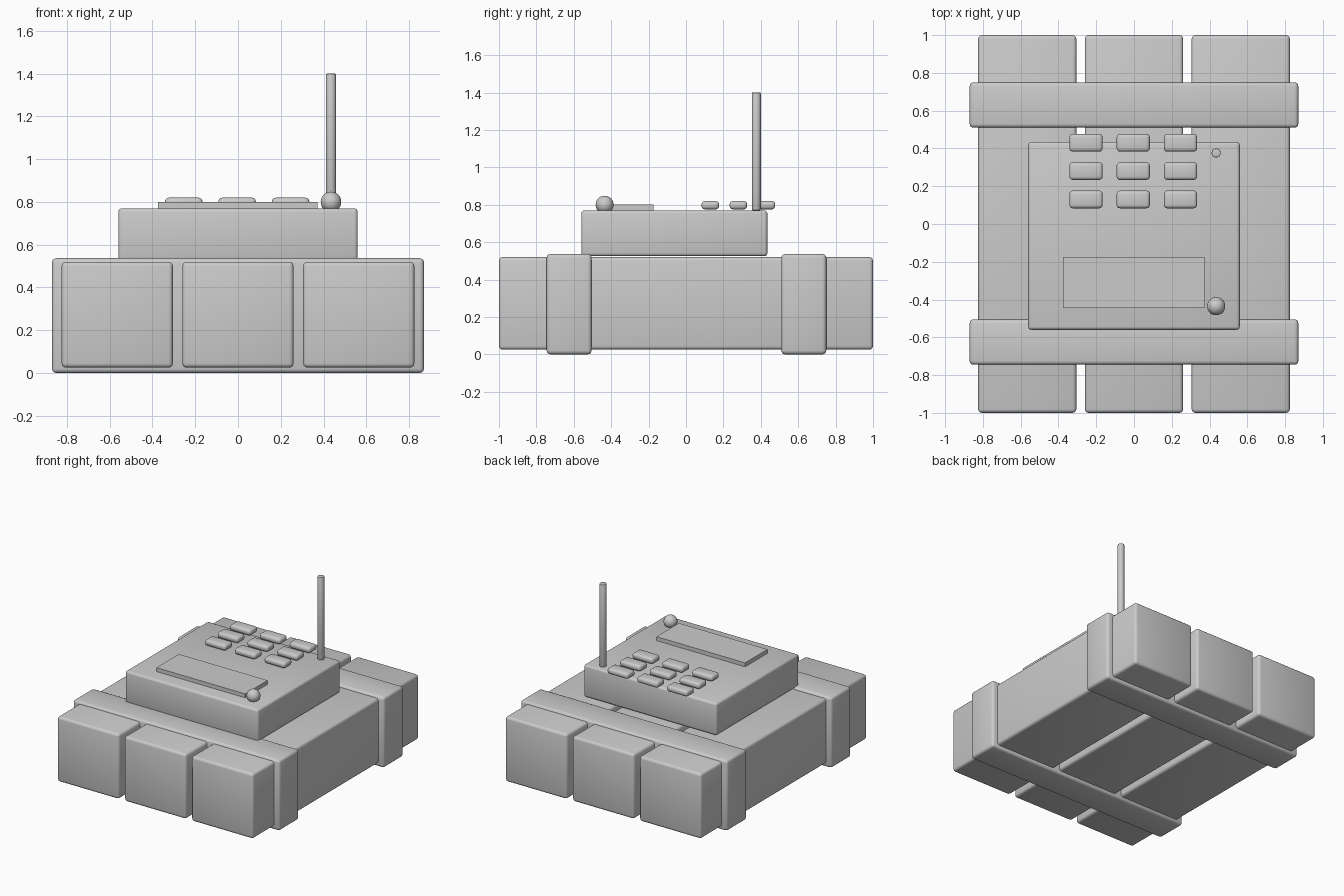
import bpy

old = bpy.data.objects.get("Cube")
if old:
    bpy.data.objects.remove(old, do_unlink=True)

grey = bpy.data.materials.new("plain_grey")
grey.use_nodes = True
colour = (0.6, 0.6, 0.6, 1)
grey.diffuse_color = colour
grey.node_tree.nodes["Principled BSDF"].inputs["Base Color"].default_value = colour


def finish(name, bevel=0, segments=3):
    """Name, colour, round and smooth the active object."""
    ob = bpy.context.object
    ob.name = name
    ob.data.materials.append(grey)
    if bevel:
        mod = ob.modifiers.new("rounded_edges", "BEVEL")
        mod.width = bevel
        mod.segments = segments
        mod.limit_method = "ANGLE"
        bpy.ops.object.modifier_apply(modifier=mod.name)
    bpy.ops.object.shade_smooth_by_angle()
    return ob


def box(name, low, high, bevel=0):
    """Box between two corners with optional rounded edges."""
    centre = [(a + b) / 2 for a, b in zip(low, high)]
    bpy.ops.mesh.primitive_cube_add(size=1, location=centre)
    bpy.context.object.scale = [b - a for a, b in zip(low, high)]
    bpy.ops.object.transform_apply(location=False, rotation=False, scale=True)
    return finish(name, bevel)


# Three long blocks side by side
for side, x in (("right", -0.565), ("middle", 0), ("left", 0.565)):
    box(side + "_block", (x - 0.26, -1, 0.025), (x + 0.26, 1, 0.52), 0.02)

# Bands around the blocks
for end, y in (("front", -0.625), ("back", 0.63)):
    box(end + "_band", (-0.87, y - 0.12, 0), (0.87, y + 0.12, 0.537), 0.02)

# Control unit with a raised display plate
box("control_unit", (-0.56, -0.56, 0.525), (0.56, 0.435, 0.77), 0.017)
box("display", (-0.375, -0.445, 0.76), (0.372, -0.175, 0.8))

# Keypad of three by three
for row in range(3):
    for col in range(3):
        x = (col - 1) * 0.25 - 0.004
        y = 0.43 - row * 0.15
        box(f"key_{row}_{col}", (x - 0.088, y - 0.047, 0.775),
            (x + 0.088, y + 0.047, 0.82), 0.018)

# Round indicator lamp
bpy.ops.mesh.primitive_uv_sphere_add(segments=32, ring_count=16, radius=0.048,
                                     location=(0.435, -0.435, 0.8))
finish("indicator_lamp")

# Antenna rod
bpy.ops.mesh.primitive_cylinder_add(vertices=32, radius=0.024, depth=0.63,
                                    location=(0.435, 0.376, 1.085))
finish("antenna", 0.005, 2)
